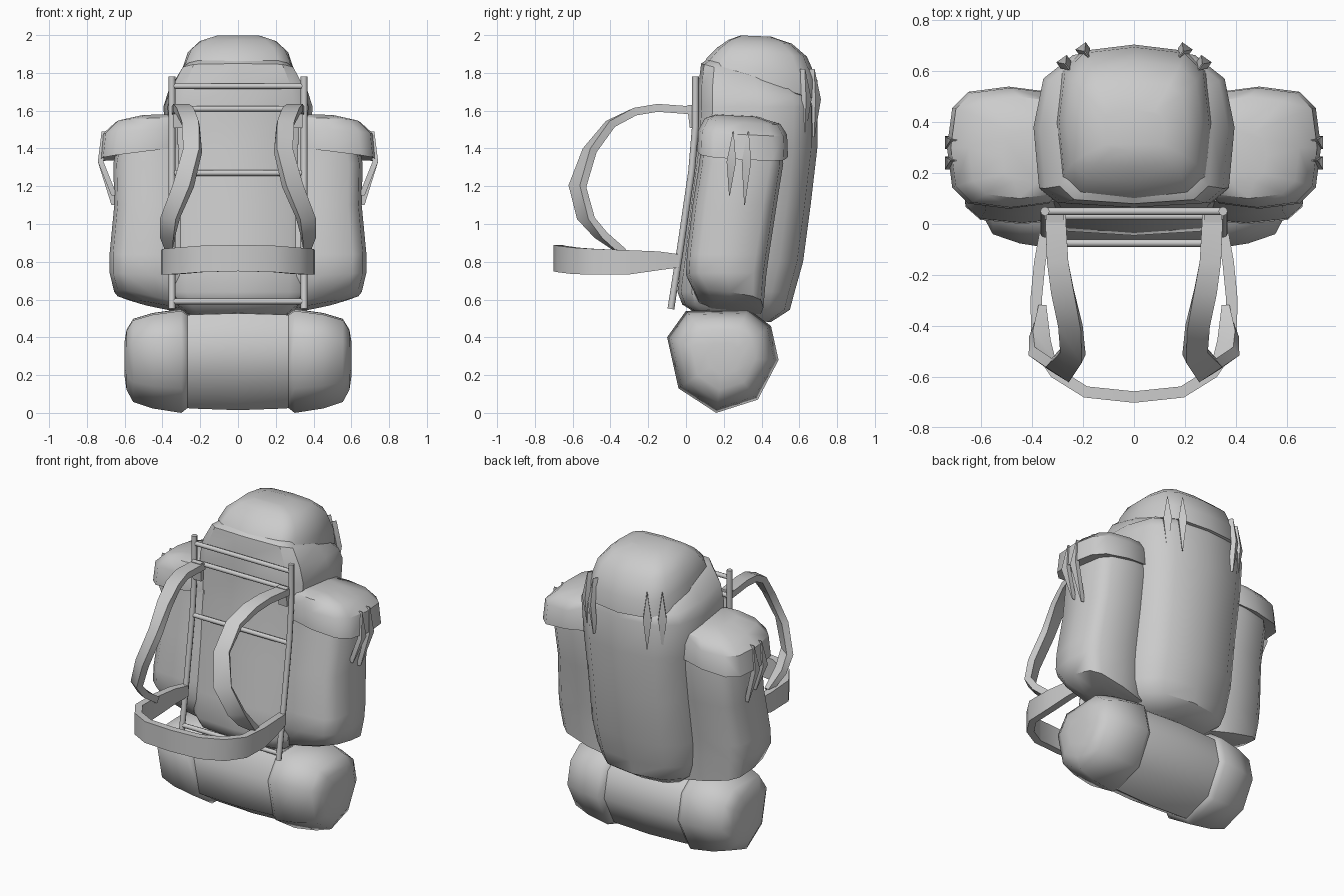
import bpy, bmesh, math
from mathutils import Vector

if "Cube" in bpy.data.objects:
    bpy.data.objects.remove(bpy.data.objects["Cube"])

fabric = bpy.data.materials.new("light_grey")
fabric.diffuse_color = (0.6, 0.6, 0.6, 1)
fabric.use_nodes = True
fabric.node_tree.nodes["Principled BSDF"].inputs["Base Color"].default_value = fabric.diffuse_color


def make(name, rings, angle=40):
    """Skin a list of equal-length point rings and close both ends."""
    bm = bmesh.new()
    vs = [[bm.verts.new(p) for p in r] for r in rings]
    n = len(vs[0])
    for a, b in zip(vs, vs[1:]):
        for i in range(n):
            j = (i + 1) % n
            bm.faces.new((a[i], a[j], b[j], b[i]))
    bm.faces.new(vs[0])
    bm.faces.new(vs[-1])
    bmesh.ops.recalc_face_normals(bm, faces=bm.faces)
    me = bpy.data.meshes.new(name)
    bm.to_mesh(me)
    bm.free()
    me.materials.append(fabric)
    ob = bpy.data.objects.new(name, me)
    bpy.context.collection.objects.link(ob)
    bpy.context.view_layer.objects.active = ob
    ob.select_set(True)
    bpy.ops.object.shade_smooth_by_angle(angle=math.radians(angle))
    ob.select_set(False)
    return ob


def section(z, x0, x1, y0, y1, sx=0, sy=0, side=1, front=0.5, back=0.5, n=12):
    """Rounded rectangle at height z, tilted by sx and sy, with its own
    corner roundness at the front and the back."""
    pts = []
    for i in range(n):
        a = math.tau * i / n
        c, s = round(math.cos(a), 6), round(math.sin(a), 6)
        k = back if s > 0 else front
        dx = (x1 - x0) / 2 * math.copysign(abs(c) ** k, c)
        dy = (y1 - y0) / 2 * math.copysign(abs(s) ** k, s)
        pts.append((side * ((x0 + x1) / 2 + dx), (y0 + y1) / 2 + dy,
                    z + sx * dx + sy * dy))
    return pts


def ribbon(name, path, thick, side=1):
    """Flat strap through (point, half width vector) pairs."""
    rings = []
    for i, (p, w) in enumerate(path):
        a = Vector(path[max(i - 1, 0)][0])
        b = Vector(path[min(i + 1, len(path) - 1)][0])
        w, p = Vector(w), Vector(p)
        t = (b - a).cross(w).normalized() * thick / 2
        rings.append([(side * q.x, q.y, q.z) for q in
                      (p - w - t, p + w - t, p + w + t, p - w + t)])
    return make(name, rings, 35)


def tube(name, path, r, n=8):
    rings = []
    for i, p in enumerate(path):
        d = Vector(path[min(i + 1, len(path) - 1)]) - Vector(path[max(i - 1, 0)])
        q = d.to_track_quat('Z', 'Y')
        rings.append([Vector(p) + q @ Vector((r * math.cos(math.tau * k / n),
                      r * math.sin(math.tau * k / n), 0)) for k in range(n)])
    return make(name, rings, 50)


def tab(name, points, out, half=0.025):
    """Thin tapered strap end: top, middle and bottom points on the cloth."""
    o = Vector((out[0], out[1], 0)).normalized()
    t = Vector((-o.y, o.x, 0)) * half
    rings = []
    for p, k in zip(points, (0.08, 1, 0.08)):
        p = Vector(p)
        rings.append([p - t * k - o * 0.03, p + t * k - o * 0.03, p + t * k, p - t * k])
    make(name, rings, 30)


# Main bag: flat towards the frame, rounder at the back
bag = [(0.49, 0.24, 0.10, 0.45, -0.05), (0.56, 0.33, -0.02, 0.55, -0.05),
       (0.64, 0.36, -0.045, 0.575, 0), (0.80, 0.37, -0.025, 0.62, 0),
       (1.10, 0.37, 0.01, 0.66, 0), (1.40, 0.38, 0.05, 0.695, 0),
       (1.62, 0.395, 0.065, 0.695, 0), (1.70, 0.37, 0.065, 0.685, -0.1),
       (1.77, 0.31, 0.08, 0.65, -0.28), (1.83, 0.24, 0.15, 0.60, -0.28)]
make("main_bag", [section(z, -h, h, a, b, 0, s, front=0.4, back=0.72)
                  for z, h, a, b, s in bag])

# Top lid, tilted down towards the back
lid = [(1.73, 0.27, 0.13, 0.66, -0.29), (1.745, 0.305, 0.085, 0.705, -0.28),
       (1.82, 0.295, 0.11, 0.695, -0.2), (1.91, 0.265, 0.165, 0.64, -0.1),
       (1.965, 0.205, 0.225, 0.56, -0.06), (1.995, 0.12, 0.29, 0.45, -0.04)]
make("top_lid", [section(z, -h, h, a, b, 0, s, front=0.5, back=0.58)
                 for z, h, a, b, s in lid])

for side, tag in ((1, "right"), (-1, "left")):
    # Side pocket and its flap
    body = [(0.555, 0.2, 0.53, 0.13, 0.36, 0.2, -0.1), (0.585, 0.2, 0.655, 0.06, 0.41, 0.24, -0.15),
            (0.73, 0.2, 0.68, 0.0, 0.425, 0.05, 0), (0.84, 0.2, 0.68, 0.005, 0.44, 0, 0),
            (1.10, 0.2, 0.655, 0.035, 0.48, 0, 0), (1.32, 0.2, 0.66, 0.07, 0.515, 0, 0),
            (1.42, 0.2, 0.64, 0.08, 0.51, 0, 0)]
    flap = [(1.38, 0.25, 0.68, 0.08, 0.51, -0.12, -0.06), (1.37, 0.25, 0.735, 0.06, 0.54, -0.12, -0.06),
            (1.485, 0.25, 0.72, 0.065, 0.535, -0.05, -0.05), (1.545, 0.25, 0.65, 0.10, 0.50, -0.04, -0.08),
            (1.575, 0.25, 0.52, 0.16, 0.37, -0.02, -0.05)]
    make("pocket_" + tag, [section(*r, side=side, front=0.55, back=0.55) for r in body], 50)
    make("pocket_flap_" + tag, [section(*r, side=side, front=0.62, back=0.62) for r in flap])

    # Strap tabs on the pocket and on the lid corner
    for y, zb in ((0.24, 1.15), (0.32, 1.10)):
        tab("pocket_tab_" + tag, [(side * 0.722, y + 0.01, 1.49), (side * 0.742, y, 1.33),
            (side * 0.67, y - 0.01, zb)], (side, 0))
    for x, y in ((0.195, 0.68), (0.27, 0.63)):
        tab("lid_tab_" + tag, [(side * x, y, 1.82), (side * (x + 0.015), y + 0.02, 1.66),
            (side * x, y, 1.46)], (side * 0.7, 1))

    # Frame pole
    tube("frame_pole_" + tag, [(side * 0.35, -0.08, 0.55), (side * 0.35, -0.03, 0.87),
         (side * 0.35, 0.03, 1.28), (side * 0.35, 0.05, 1.52), (side * 0.35, 0.05, 1.78)], 0.018)

    # Shoulder strap and its loop on the frame
    ribbon("shoulder_strap_" + tag, [
        ((0.31, 0.05, 1.60), (0.04, 0, 0)), ((0.30, -0.15, 1.615), (0.042, 0, 0)),
        ((0.28, -0.27, 1.595), (0.045, 0, 0)), ((0.25, -0.40, 1.53), (0.045, 0.01, 0)),
        ((0.24, -0.51, 1.39), (0.042, 0.02, 0)), ((0.29, -0.575, 1.20), (0.045, 0.03, 0)),
        ((0.36, -0.53, 1.03), (0.042, 0.03, 0)), ((0.37, -0.45, 0.94), (0.035, 0.02, 0)),
        ((0.36, -0.33, 0.85), (0.015, 0, 0))], 0.042, side)
    ribbon("strap_loop_" + tag, [((0.31, 0.02, 1.63), (0.035, 0, 0)),
           ((0.31, 0.035, 1.51), (0.03, 0, 0))], 0.03, side)

# Frame cross bars
for z, y in ((1.73, 0.05), (1.61, 0.05), (1.27, 0.03), (0.59, -0.075)):
    tube("cross_bar", [(-0.35, y, z), (0.35, y, z)], 0.015)

# Hip belt
half = [(0.19, -0.66, 0.815, 0.07), (0.31, -0.585, 0.805, 0.07), (0.38, -0.48, 0.80, 0.068),
        (0.385, -0.30, 0.797, 0.064), (0.37, -0.15, 0.805, 0.05), (0.35, -0.04, 0.805, 0.035)]
belt = [(-x, y, z, h) for x, y, z, h in reversed(half)] + [(0, -0.68, 0.82, 0.07)] + half
ribbon("hip_belt", [((x, y, z), (0, 0, h)) for x, y, z, h in belt], 0.045)

# Bedroll: a middle wrap and two bulging ends
octagon = [(0.0, 0.54), (0.33, 0.55), (0.45, 0.46), (0.49, 0.28),
           (0.38, 0.07), (0.16, 0.0), (-0.04, 0.13), (-0.1, 0.4)]


def roll(x, s):
    return [(x, 0.2 + (y - 0.2) * s, 0.29 + (z - 0.29) * s) for y, z in octagon]


make("bedroll_middle", [roll(x, s) for x, s in
     ((-0.32, 0.88), (-0.25, 0.92), (0, 0.95), (0.25, 0.92), (0.32, 0.88))], 50)
for side, tag in ((1, "right"), (-1, "left")):
    make("bedroll_end_" + tag, [roll(side * x, s) for x, s in
         ((0.255, 0.88), (0.30, 1.0), (0.45, 0.92), (0.555, 0.80), (0.59, 0.58), (0.602, 0.3))], 60)
